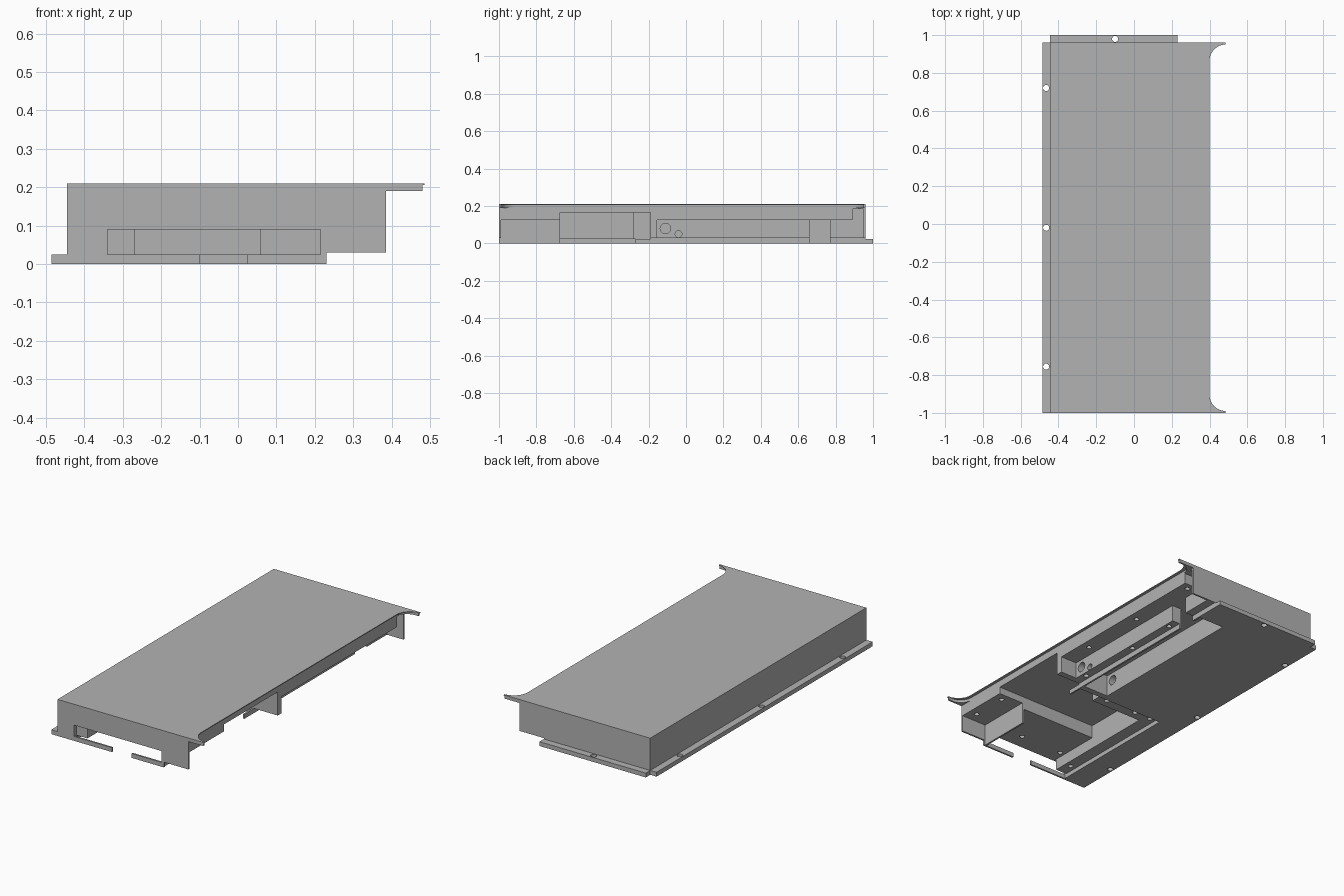
import bpy, bmesh, math
from mathutils import Matrix, Vector

cube = bpy.data.objects.get("Cube")
if cube:
    bpy.data.objects.remove(cube, do_unlink=True)

grey = bpy.data.materials.new("light grey")
grey.use_nodes = True
COLOUR = (0.45, 0.45, 0.45, 1)
grey.diffuse_color = COLOUR
grey.node_tree.nodes["Principled BSDF"].inputs["Base Color"].default_value = COLOUR


def finish(name, bm):
    mesh = bpy.data.meshes.new(name)
    bmesh.ops.recalc_face_normals(bm, faces=bm.faces)
    bm.to_mesh(mesh)
    bm.free()
    mesh.materials.append(grey)
    ob = bpy.data.objects.new(name, mesh)
    bpy.context.collection.objects.link(ob)
    return ob


def box(name, x, y, z):
    bm = bmesh.new()
    bmesh.ops.create_cube(bm, size=1)
    for v in bm.verts:
        v.co = [(lo + hi) / 2 + c * (hi - lo) for c, (lo, hi) in zip(v.co, (x, y, z))]
    return finish(name, bm)


def rod(name, centre, radius, length, axis="Z"):
    bm = bmesh.new()
    turn = Matrix.Rotation(math.pi / 2, 4, "Y") if axis == "X" else Matrix()
    bmesh.ops.create_cone(bm, cap_ends=True, segments=24, radius1=radius, radius2=radius,
                          depth=length, matrix=Matrix.Translation(centre) @ turn)
    return finish(name, bm)


def flared_plate(name, edge, tip, radius, z0, z1):
    """Plate with concave flares at both ends of its open side."""
    arc = [math.radians(a) for a in range(0, 91, 9)]
    front = [(tip, -1), (tip, -0.99)]
    front += [(edge + radius - radius * math.sin(a), -0.99 + radius - radius * math.cos(a)) for a in arc]
    back = [(x, -0.04 - y) for x, y in reversed(front)]
    outline = [(-0.445, -1)] + front + back + [(-0.445, 0.96)]
    bm = bmesh.new()
    face = bm.faces.new([bm.verts.new((x, y, z0)) for x, y in outline])
    grown = bmesh.ops.extrude_face_region(bm, geom=[face])["geom"]
    for v in grown:
        if isinstance(v, bmesh.types.BMVert):
            v.co.z = z1
    bmesh.ops.remove_doubles(bm, verts=bm.verts, dist=1e-5)
    return finish(name, bm)


def cut(target, cutters):
    for c in cutters:
        mod = target.modifiers.new("cut", "BOOLEAN")
        mod.operation, mod.solver, mod.object = "DIFFERENCE", "EXACT", c
    graph = bpy.context.evaluated_depsgraph_get()
    mesh = bpy.data.meshes.new_from_object(target.evaluated_get(graph))
    target.modifiers.clear()
    target.data = mesh
    for c in cutters:
        bpy.data.objects.remove(c, do_unlink=True)


# Main housing with its pockets
LOW, OUT = -0.1, 0.6
body = box("housing_body", (-0.445, 0.385), (-1, 0.96), (0, 0.19))
pockets = {
    "raised_side": ((0.23, OUT), (-1.1, 1.1), (LOW, 0.03)),
    "front_side_ledge": ((0.225, OUT), (-0.99, -0.675), (LOW, 0.125)),
    "deep_pocket": ((-0.27, OUT), (-0.675, -0.28), (LOW, 0.165)),
    "pocket_end": ((0.06, OUT), (-0.3, -0.19), (LOW, 0.165)),
    "front_pocket": ((-0.27, 0.215), (-0.99, -0.66), (LOW, 0.09)),
    "front_window": ((-0.34, 0.215), (-1.1, -0.98), (0.025, 0.09)),
    "front_gap": ((-0.1, 0.025), (-1.1, -0.98), (LOW, 0.05)),
    "cover_ledge": ((-0.34, 0.07), (-0.99, -0.19), (LOW, 0.025)),
    "groove": ((0.06, 0.22), (-0.155, 0.82), (LOW, 0.125)),
    "outer_ledge": ((0.28, OUT), (-0.155, 0.9), (LOW, 0.125)),
    "rail_gap": ((0.07, OUT), (0.66, 0.77), (LOW, 0.125)),
    "rear_recess": ((0.28, OUT), (0.89, 0.95), (LOW, 0.185)),
}
cutters = [box(n, *spans) for n, spans in pockets.items()]
# Cross holes through the rail, then blind screw holes
cutters.append(rod("large_cross_hole", (0.16, -0.11, 0.08), 0.028, 0.3, "X"))
cutters.append(rod("small_cross_hole", (0.25, -0.04, 0.05), 0.018, 0.1, "X"))
screws = [(0.335, y, 0.125) for y in (-0.93, -0.72, 0.02, 0.42, 0.85)]
screws += [(x, -0.91, 0.09) for x in (0.16, 0.03, -0.24)]
screws += [(0.255, y, 0.03) for y in (-0.1, 0.29, 0.6)]
screws += [(-0.305, -0.9, 0.025), (-0.305, -0.23, 0.025), (-0.2, -0.23, 0.025), (0, -0.23, 0.025)]
cutters += [rod("screw_hole", (x, y, z), 0.014, 0.05) for x, y, z in screws]
cut(body, cutters)

# Thin lip bridging the end of the pocket
box("rail_lip", (0.22, 0.23), (-0.27, -0.155), (0, 0.025))

# Top plates with flared corners
flared_plate("top_support", 0.385, 0.48, 0.075, 0.19, 0.205)
flared_plate("top_sheet", 0.40, 0.485, 0.085, 0.205, 0.21)

# Mounting flanges with through holes
side = box("side_flange", (-0.485, -0.445), (-1, 0.96), (0, 0.025))
cut(side, [rod("flange_hole", (-0.465, y, 0), 0.016, 0.2) for y in (-0.755, -0.02, 0.72)])
rear = box("rear_flange", (-0.445, 0.23), (0.96, 1), (0, 0.025))
cut(rear, [rod("flange_hole", (-0.1, 0.98, 0), 0.016, 0.2)])
